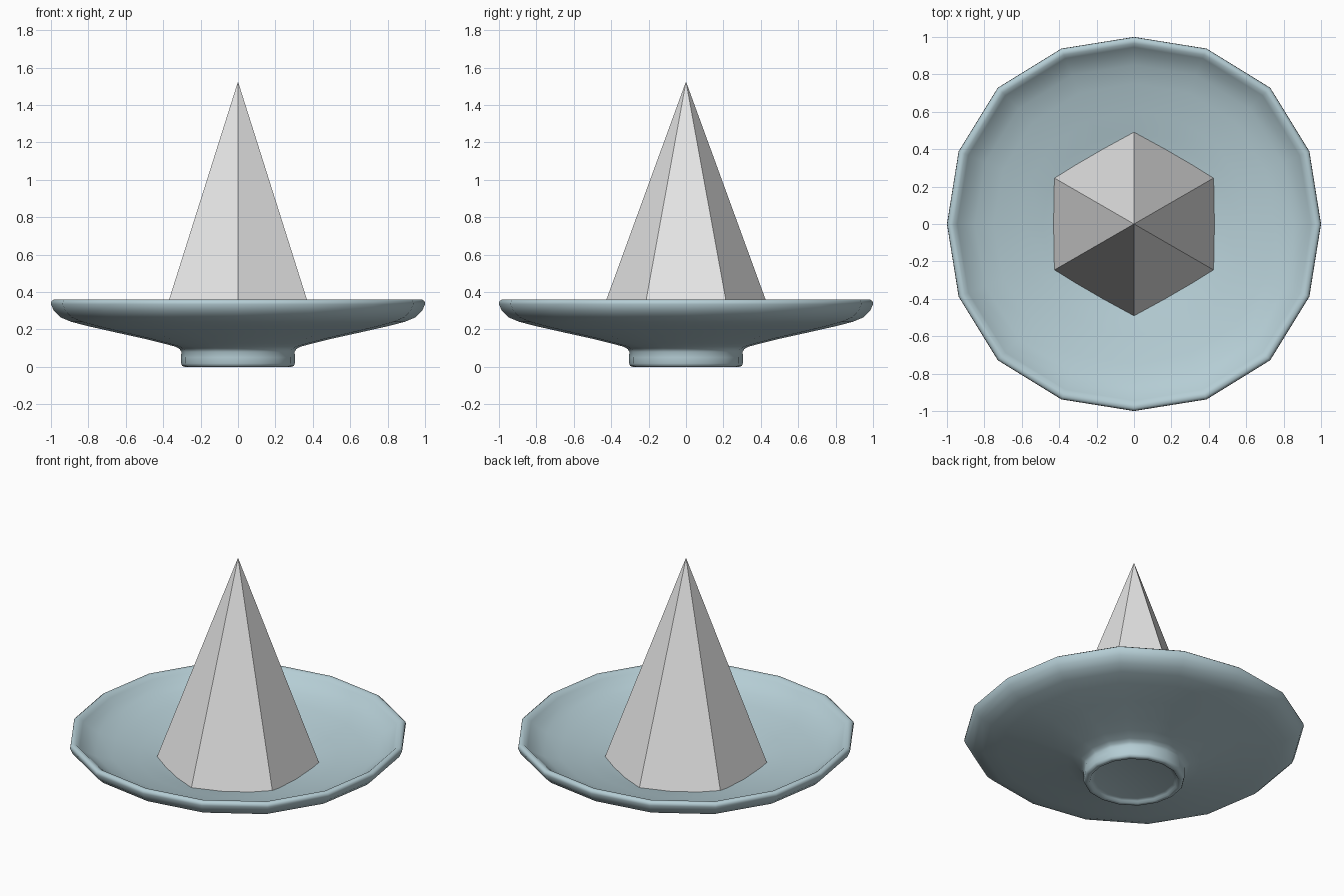
import bpy
import bmesh
from math import sin, cos, pi

cube = bpy.data.objects.get("Cube")
if cube:
    bpy.data.objects.remove(cube, do_unlink=True)


def make_material(name, rgb):
    mat = bpy.data.materials.new(name)
    mat.use_nodes = True
    color = (*rgb, 1.0)
    mat.diffuse_color = color
    mat.node_tree.nodes["Principled BSDF"].inputs["Base Color"].default_value = color
    return mat


def make_object(name, bm, mat, smooth):
    bmesh.ops.recalc_face_normals(bm, faces=bm.faces)
    for face in bm.faces:
        face.smooth = smooth
    mesh = bpy.data.meshes.new(name)
    bm.to_mesh(mesh)
    bm.free()
    mesh.materials.append(mat)
    obj = bpy.data.objects.new(name, mesh)
    bpy.context.collection.objects.link(obj)
    return obj


def lathe(profile, sides, bulge):
    """Revolve (radius, height) points; bulge widens the diagonals slightly."""
    bm = bmesh.new()
    rings = []
    for r, z in profile:
        if r == 0:
            rings.append([bm.verts.new((0, 0, z))] * sides)
            continue
        ring = []
        for i in range(sides):
            a = 2 * pi * i / sides
            rr = r * (1 + bulge * r * sin(2 * a) ** 2)
            ring.append(bm.verts.new((rr * cos(a), rr * sin(a), z)))
        rings.append(ring)
    for low, high in zip(rings, rings[1:]):
        for i in range(sides):
            j = (i + 1) % sides
            corners = dict.fromkeys((low[i], low[j], high[j], high[i]))
            bm.faces.new(list(corners))
    return bm


glaze = make_material("pale blue glaze", (0.46, 0.61, 0.66))
grey = make_material("light grey", (0.8, 0.8, 0.8))

# Footed dish: underside recess, foot, outer bowl, rounded rim, inner bowl
dish_profile = [
    (0, 0.02), (0.24, 0.02), (0.26, 0.014), (0.268, 0.002), (0.285, 0),
    (0.298, 0.004), (0.304, 0.018), (0.304, 0.05), (0.303, 0.08),
    (0.312, 0.095), (0.335, 0.108), (0.4, 0.125), (0.5, 0.15), (0.65, 0.183),
    (0.8, 0.217), (0.89, 0.24), (0.95, 0.265), (0.985, 0.3), (1.0, 0.335),
    (0.998, 0.35), (0.985, 0.36), (0.965, 0.357), (0.945, 0.338),
    (0.91, 0.305), (0.85, 0.272), (0.75, 0.24), (0.6, 0.206), (0.49, 0.18),
    (0.4, 0.158), (0.25, 0.135), (0, 0.125),
]
make_object("dish", lathe(dish_profile, 16, 0.03), glaze, True)

# Six-sided spire sunk into the dish, one corner towards the front
apex, base = 1.525, 0.162
bm = bmesh.new()
bmesh.ops.create_cone(bm, cap_ends=True, segments=6, radius1=(apex - base) * 0.365,
                      radius2=0, depth=apex - base)
bmesh.ops.remove_doubles(bm, verts=bm.verts, dist=0.0001)
front = max(bm.verts, key=lambda v: abs(v.co.y))
turn = 0 if abs(front.co.x) < 0.01 else pi / 6
for v in bm.verts:
    x, y = v.co.x, v.co.y
    v.co = (x * cos(turn) - y * sin(turn), x * sin(turn) + y * cos(turn),
            v.co.z + (apex + base) / 2)
make_object("spire", bm, grey, False)
